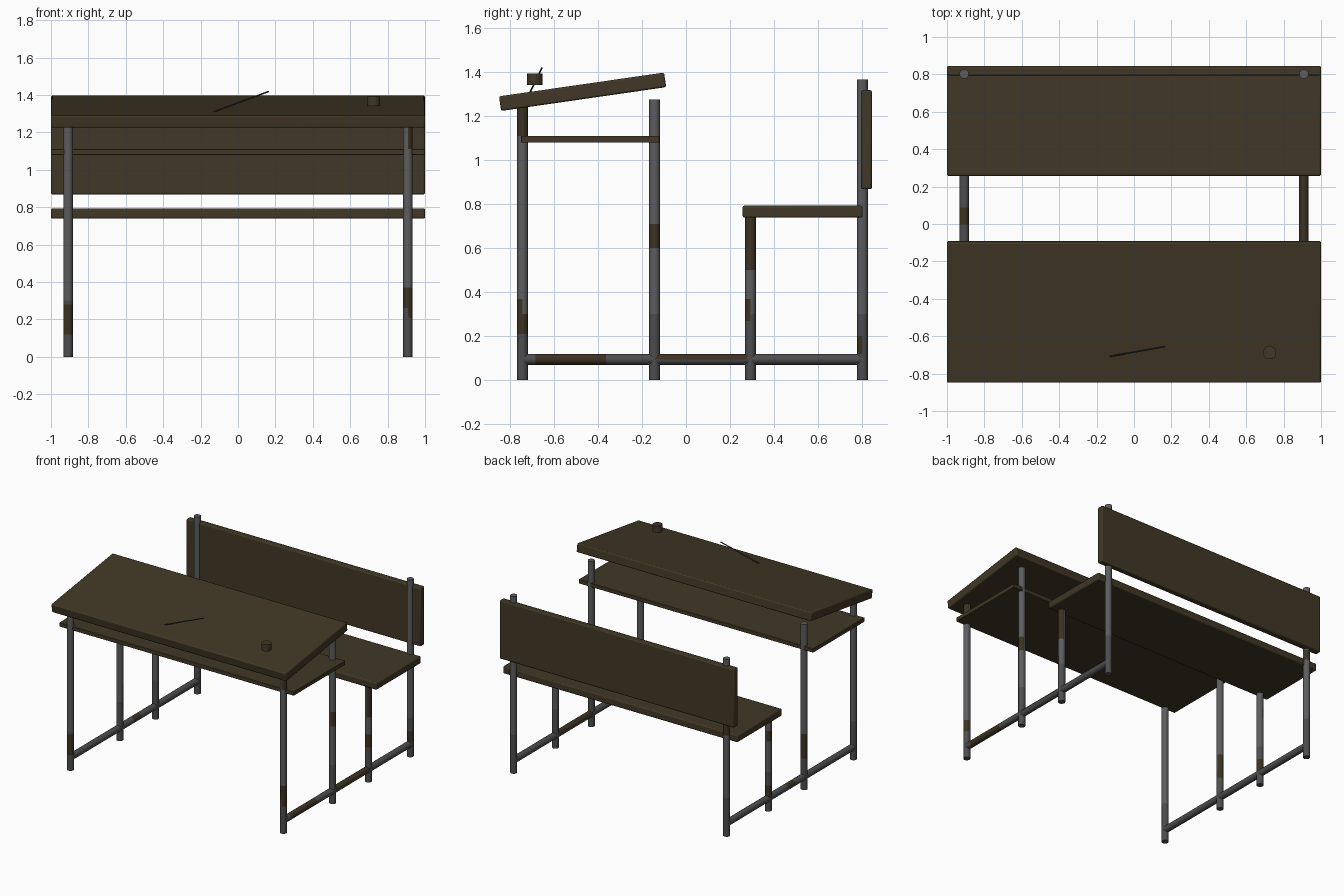
import bpy, bmesh, math
from mathutils import Vector, Matrix

cube = bpy.data.objects.get("Cube")
if cube:
    bpy.data.objects.remove(cube, do_unlink=True)


def material(name, rgb):
    m = bpy.data.materials.new(name)
    m.use_nodes = True
    m.diffuse_color = (*rgb, 1)
    bsdf = next(n for n in m.node_tree.nodes if n.type == 'BSDF_PRINCIPLED')
    bsdf.inputs["Base Color"].default_value = (*rgb, 1)
    bsdf.inputs["Roughness"].default_value = 0.8
    return m


WOOD = material("dark wood", (0.052, 0.039, 0.019))
STEEL = material("steel", (0.11, 0.11, 0.115))
WORN = material("worn steel", (0.075, 0.075, 0.079))
RUST = material("rust", (0.045, 0.032, 0.016))
INK = material("pen grey", (0.03, 0.03, 0.03))


def add_object(name, bm, mats):
    mesh = bpy.data.meshes.new(name)
    bm.to_mesh(mesh)
    bm.free()
    for m in mats:
        mesh.materials.append(m)
    ob = bpy.data.objects.new(name, mesh)
    bpy.context.collection.objects.link(ob)
    return ob


def smooth(ob):
    bpy.ops.object.select_all(action='DESELECT')
    ob.select_set(True)
    bpy.context.view_layer.objects.active = ob
    bpy.ops.object.shade_smooth_by_angle(angle=math.radians(40))


def plank(name, y, z, depth, height, tilt=0, bevel=0.008):
    """Full-width board with softened edges."""
    bm = bmesh.new()
    bmesh.ops.create_cube(bm, size=1)
    bmesh.ops.scale(bm, vec=(2, depth, height), verts=bm.verts)
    ob = add_object(name, bm, [WOOD])
    ob.location = (0, y, z)
    ob.rotation_euler.x = math.radians(tilt)
    mod = ob.modifiers.new("soft edges", 'BEVEL')
    mod.width = bevel
    mod.segments = 2
    smooth(ob)


def tube(name, start, end, radius, mats, patches=(), sides=16):
    """Round bar; each patch is (from, to, facing direction) along its length."""
    start, end = Vector(start), Vector(end)
    axis = (end - start).normalized()
    length = (end - start).length
    bm = bmesh.new()
    bmesh.ops.create_cone(bm, cap_ends=True, segments=sides, radius1=radius,
                          radius2=radius, depth=length)
    turn = axis.to_track_quat('Z', 'Y').to_matrix().to_4x4()
    bm.transform(Matrix.Translation((start + end) / 2) @ turn)
    cuts = {t for p in patches for t in p[:2]}
    if len(mats) > 2:
        cuts.add(0.3)
    for t in sorted(cuts):
        if 0 < t < length:
            bmesh.ops.bisect_plane(bm, geom=bm.verts[:] + bm.edges[:] + bm.faces[:],
                                   plane_co=start + axis * t, plane_no=axis)
    bm.normal_update()
    for f in bm.faces:
        t = (f.calc_center_median() - start).dot(axis)
        if len(mats) > 2 and t < 0.3:
            f.material_index = 2
        for a, b, facing in patches:
            if a < t < b and f.normal.dot(Vector(facing)) > 0.1:
                f.material_index = 1
    smooth(add_object(name, bm, mats))


# Boards
plank("desktop", -0.47, 1.311, 0.758, 0.067, 8.2)
plank("book_shelf", -0.435, 1.095, 0.63, 0.031, bevel=0.003)
plank("seat", 0.53, 0.766, 0.545, 0.055)
plank("backrest", 0.82, 1.093, 0.05, 0.45)

# Frames with rust patches, one at each end
LEFT, RIGHT, FRONT, BACK, UP = (1, 0, 0), (-1, 0, 0), (0, -1, 0), (0, 1, 0), (0, 0, 1)
LEGS = [("desk_front_leg", -0.743, 1.25), ("desk_back_leg", -0.143, 1.275),
        ("seat_front_leg", 0.293, 0.75), ("backrest_post", 0.802, 1.366)]
PATCHES = {
    ("left", 0): [(0.21, 0.3, LEFT), (0.26, 0.37, FRONT), (1.11, 1.25, LEFT)],
    ("left", 1): [(0.6, 0.71, LEFT)],
    ("left", 2): [(0.5, 0.75, LEFT), (0.27, 0.37, FRONT)],
    ("left", 3): [(0.12, 0.2, FRONT)],
    ("right", 0): [(0.12, 0.28, FRONT)],
    ("right", 1): [(0.24, 0.43, BACK)],
    ("right", 2): [(0.1, 0.2, BACK), (0.54, 0.62, RIGHT)],
    ("right", 3): [(0.78, 0.86, BACK)],
}
RAIL_PATCHES = {"left": [(0.06, 0.38, LEFT), (0.6, 1.02, UP)],
                "right": [(0.74, 0.83, UP)]}
for side, x in (("left", 0.908), ("right", -0.908)):
    for i, (name, y, top) in enumerate(LEGS):
        tube(f"{side}_{name}", (x, y, 0), (x, y, top), 0.025,
             [STEEL, RUST, WORN], PATCHES[side, i])
    tube(f"{side}_floor_rail", (x, -0.743, 0.095), (x, 0.802, 0.095), 0.025,
         [WORN, RUST], RAIL_PATCHES[side])

# Things on the desk
tube("inkwell", (0.725, -0.688, 1.341), (0.725, -0.688, 1.393), 0.035, [WOOD], sides=24)
tube("pen", (-0.13, -0.708, 1.31), (0.165, -0.655, 1.419), 0.004, [INK], sides=8)
